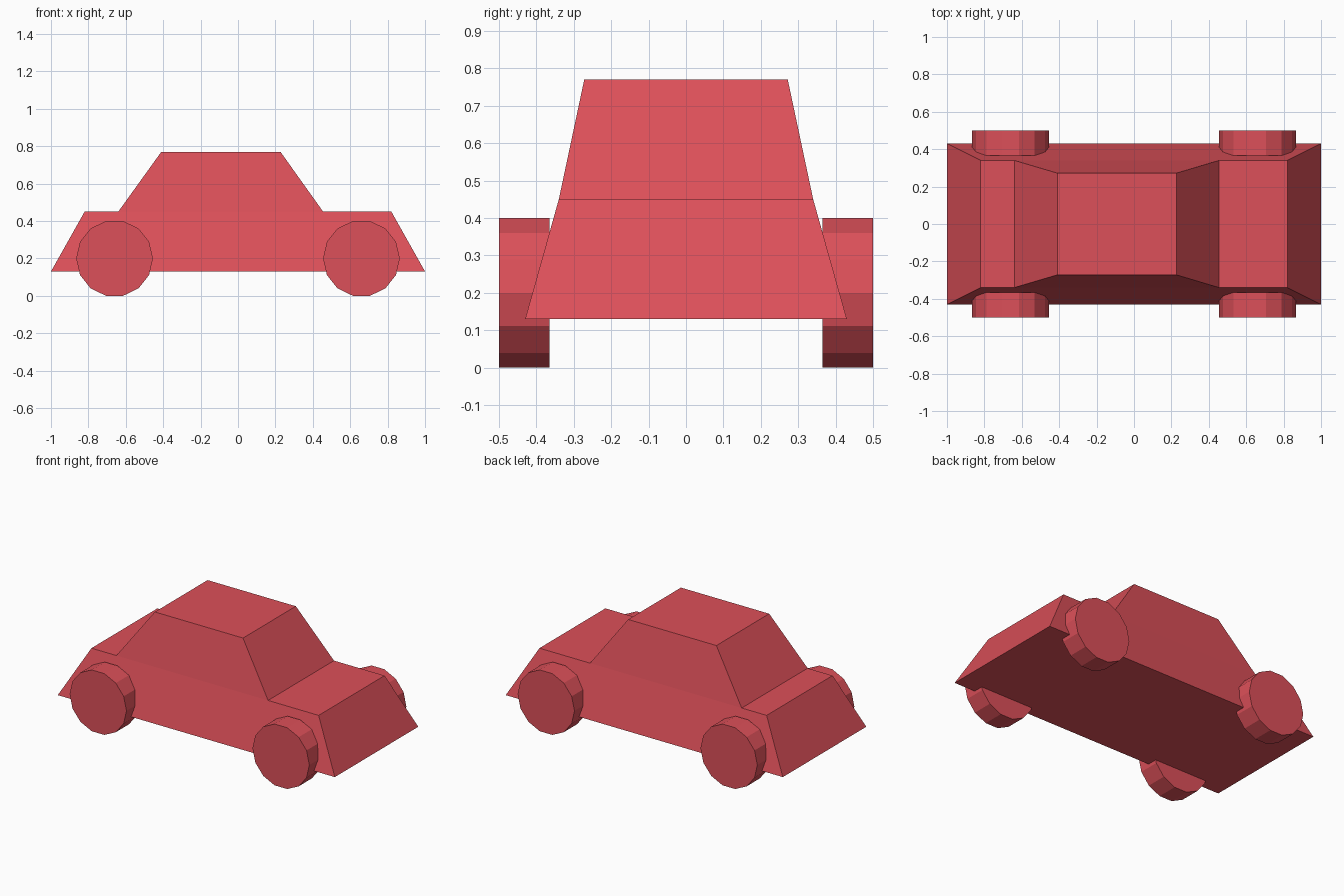
import bpy, bmesh, math

if "Cube" in bpy.data.objects:
    bpy.data.objects.remove(bpy.data.objects["Cube"])

paint = bpy.data.materials.new("red_paint")
paint.diffuse_color = (0.72, 0.08, 0.1, 1)
paint.use_nodes = True
paint.node_tree.nodes["Principled BSDF"].inputs["Base Color"].default_value = paint.diffuse_color

# Body shell: side profile (x, z), narrowing towards the roof
profile = [(-1, 0.13), (-0.82, 0.45), (-0.64, 0.45), (-0.41, 0.77),
           (0.227, 0.77), (0.455, 0.45), (0.82, 0.45), (1, 0.13)]
half_width = {0.13: 0.43, 0.45: 0.34, 0.77: 0.272}

bm = bmesh.new()
sides = [[bm.verts.new((x, s * half_width[z], z)) for x, z in profile]
         for s in (-1, 1)]
near, far = sides
n = len(profile)
for i in range(n):
    j = (i + 1) % n
    bm.faces.new((near[i], near[j], far[j], far[i]))

# Each flank is a lower panel and a cabin panel
for side in sides:
    bm.faces.new([side[i] for i in (0, 1, 2, 5, 6, 7)])
    bm.faces.new(side[2:6])
bmesh.ops.recalc_face_normals(bm, faces=bm.faces)

mesh = bpy.data.meshes.new("body")
bm.to_mesh(mesh)
bm.free()
mesh.materials.append(paint)
body = bpy.data.objects.new("body", mesh)
bpy.context.collection.objects.link(body)


# Wheels: 14-sided discs partly sunk into the flanks
def wheel(name, x, y):
    bpy.ops.mesh.primitive_cylinder_add(vertices=14, radius=0.205, depth=0.135)
    ob = bpy.context.object
    ob.name = name
    ob.data.materials.append(paint)
    ob.location = (x, y, 0.2)
    # Corner points towards +x, flat facet on the ground
    ob.rotation_euler = (math.pi / 2, math.pi / 2, 0)


for end, x in (("rear", -0.66), ("front", 0.66)):
    for side, y in (("right", -0.4325), ("left", 0.4325)):
        wheel(f"{end}_{side}_wheel", x, y)
